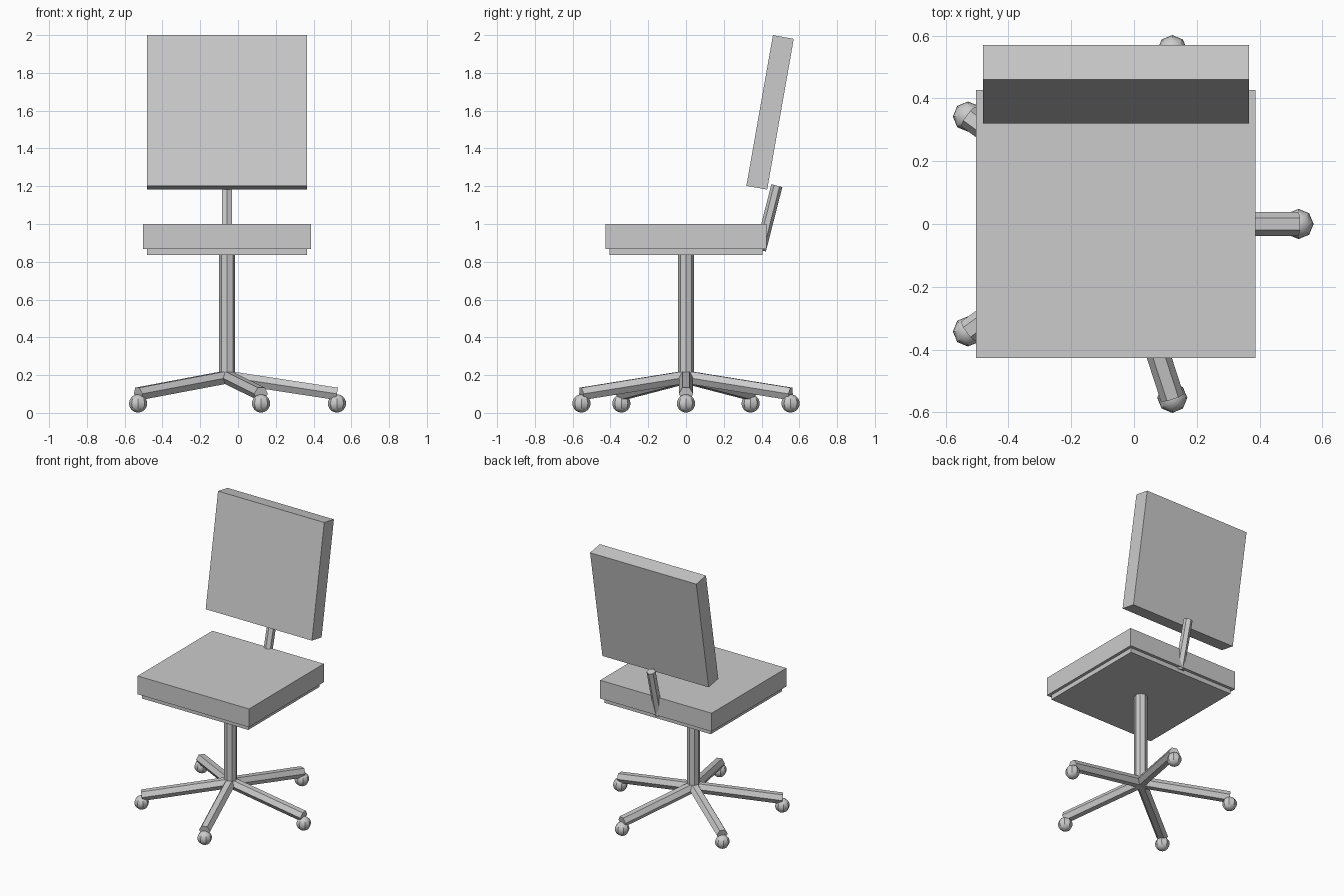
import bpy
import math
from mathutils import Vector

if "Cube" in bpy.data.objects:
    bpy.data.objects.remove(bpy.data.objects["Cube"], do_unlink=True)

CX = -0.058       # column axis in x
LEG_REACH = 0.582
BALL_R = 0.048

grey = bpy.data.materials.new("plain grey")
grey.use_nodes = True
grey.diffuse_color = (0.6, 0.6, 0.6, 1)
grey.node_tree.nodes["Principled BSDF"].inputs["Base Color"].default_value = (0.6, 0.6, 0.6, 1)


def finish(name):
    obj = bpy.context.object
    obj.name = name
    obj.data.materials.append(grey)
    return obj


def box(name, center, size, tilt=0):
    bpy.ops.mesh.primitive_cube_add(size=1, location=center, rotation=(tilt, 0, 0))
    obj = finish(name)
    obj.scale = size
    return obj


def rod(name, start, end, radius, sides):
    """Straight bar between two points."""
    start, end = Vector(start), Vector(end)
    axis = end - start
    bpy.ops.mesh.primitive_cylinder_add(vertices=sides, radius=radius, depth=axis.length,
                                        location=(start + end) / 2)
    obj = finish(name)
    # tip about the sideways direction, then turn to the heading
    heading = math.atan2(axis.y, axis.x)
    lean = math.atan2(axis.xy.length, axis.z)
    obj.rotation_euler = (0, lean, heading)
    return obj


# Seat cushion, seat plate and tilted backrest
box("seat_cushion", (CX, 0, 0.934), (0.889, 0.852, 0.132))
box("seat_plate", (CX, 0, 0.852), (0.847, 0.81, 0.034))
box("backrest", (CX, 0.445, 1.591), (0.847, 0.112, 0.81), math.radians(-10))

# Back support bar, with a corner of its hexagon facing the back
support = rod("back_support", (CX, 0.394, 0.862), (CX, 0.481, 1.203), 0.03, 6)
support.rotation_euler = (-math.atan2(0.087, 0.341), 0, 0)

# Central column
rod("column", (CX, 0, 0.18), (CX, 0, 0.85), 0.043, 8)

# Five sloping legs, each ending on a ball caster
for i in range(5):
    angle = math.radians(72 * i)
    x = CX + LEG_REACH * math.cos(angle)
    y = LEG_REACH * math.sin(angle)
    rod(f"leg_{i + 1}", (CX, 0, 0.19), (x, y, 0.101), 0.038, 6)
    bpy.ops.mesh.primitive_uv_sphere_add(segments=8, ring_count=12, radius=BALL_R,
                                         location=(x, y, BALL_R + 0.002))
    finish(f"caster_{i + 1}")
    bpy.ops.object.shade_smooth_by_angle(angle=math.radians(30))
